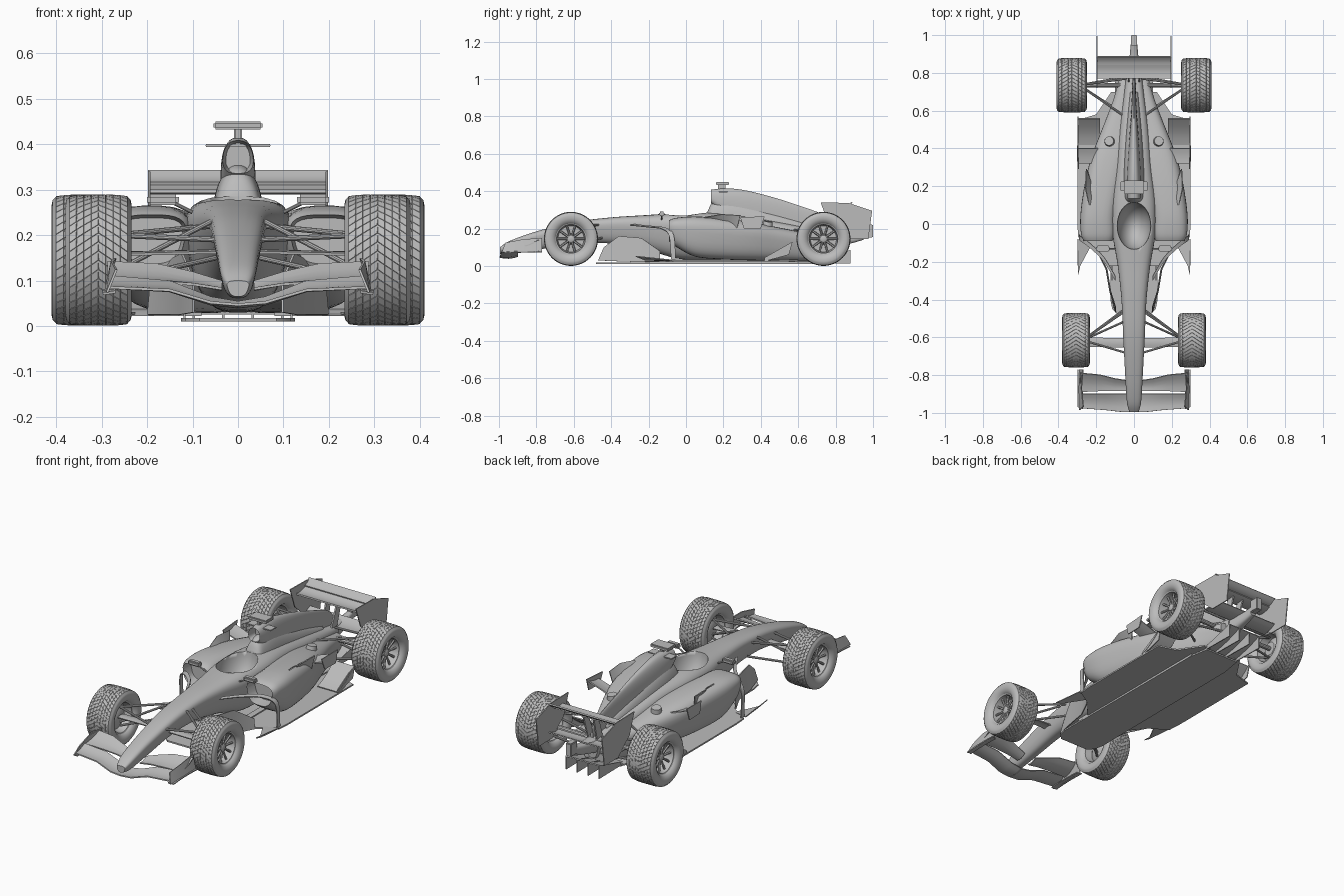
import bpy, bmesh, math
from mathutils import Vector

cube = bpy.data.objects.get("Cube")
if cube:
    bpy.data.objects.remove(cube, do_unlink=True)

grey = bpy.data.materials.new("plain grey")
grey.use_nodes = True
grey.diffuse_color = (0.5, 0.5, 0.5, 1)
grey.node_tree.nodes["Principled BSDF"].inputs["Base Color"].default_value = (0.5, 0.5, 0.5, 1)


def finish(name, bm, mirror=False, angle=35):
    """Turn a bmesh into a shaded object, mirrored across the centre line if asked."""
    bmesh.ops.recalc_face_normals(bm, faces=bm.faces)
    mesh = bpy.data.meshes.new(name)
    bm.to_mesh(mesh)
    bm.free()
    mesh.materials.append(grey)
    obj = bpy.data.objects.new(name, mesh)
    bpy.context.collection.objects.link(obj)
    bpy.ops.object.select_all(action="DESELECT")
    obj.select_set(True)
    bpy.context.view_layer.objects.active = obj
    bpy.ops.object.shade_smooth_by_angle(angle=math.radians(angle))
    if mirror:
        obj.modifiers.new("mirror", "MIRROR").use_mirror_merge = False
    return obj


def skin(bm, rings, closed=True):
    """Join rows of points with quads."""
    rows = [[bm.verts.new(p) for p in ring] for ring in rings]
    n = len(rows[0])
    faces = []
    for a, b in zip(rows, rows[1:]):
        for i in range(n if closed else n - 1):
            j = (i + 1) % n
            faces.append(bm.faces.new((a[i], a[j], b[j], b[i])))
    return rows, faces


def smooth_path(points, steps=5):
    """Catmull-Rom interpolation of tuples."""
    pts = [Vector(p) for p in points]
    out = []
    for i in range(len(pts) - 1):
        p0, p1, p2, p3 = pts[max(i - 1, 0)], pts[i], pts[i + 1], pts[min(i + 2, len(pts) - 1)]
        for k in range(steps):
            t = k / steps
            m1, m2 = (p2 - p0) / 2, (p3 - p1) / 2
            out.append(p1 + m1 * t + (3 * (p2 - p1) - 2 * m1 - m2) * t**2
                       + (2 * (p1 - p2) + m1 + m2) * t**3)
    return out + [pts[-1]]


def loft(name, stations, power=3, under=0, peak=0, inlet=0, mirror=False, sides=32):
    """Stations hold y, centre x, half width, bottom z and top z."""
    def section(y, cx, half, low, high):
        ring = []
        for k in range(sides):
            a = math.tau * (k + 0.5) / sides
            u, w = [math.copysign(abs(v) ** (2 / power), v) for v in (math.cos(a), math.sin(a))]
            t = (w + 1) / 2
            ring.append((cx + half * u * (1 - under * (1 - t) - peak * t), y, low + (high - low) * t))
        return ring
    cols = [smooth_path([(s[0], s[c], s[c + 1]) for s in stations]) for c in (1, 3)]
    bm = bmesh.new()
    rows, _ = skin(bm, [section(p[0], p[1], p[2], q[1], q[2]) for p, q in zip(*cols)])
    front = bm.faces.new(rows[0])
    bm.faces.new(rows[-1])
    if inlet:
        bmesh.ops.recalc_face_normals(bm, faces=bm.faces)
        bmesh.ops.inset_region(bm, faces=[front], thickness=0.007)
        bmesh.ops.translate(bm, verts=front.verts, vec=(0, inlet, 0))
    return finish(name, bm, mirror)


def sheet(name, rows, thick=0.005, mirror=True):
    bm = bmesh.new()
    skin(bm, rows, closed=False)
    bmesh.ops.recalc_face_normals(bm, faces=bm.faces)
    bmesh.ops.solidify(bm, geom=bm.faces[:], thickness=thick)
    return finish(name, bm, mirror)


def blade(name, stations, camber=-0.008, thick=0.006):
    """Stations hold x, then leading and trailing edge as y, z."""
    rows = []
    for x, y1, z1, y2, z2 in stations:
        rows.append([(x, y1 + (y2 - y1) * t, z1 + (z2 - z1) * t + camber * 4 * t * (1 - t))
                     for t in (0, 0.25, 0.5, 0.75, 1)])
    return sheet(name, rows, thick)


def rod(name, a, b, r=0.007, mirror=True, sides=10, r2=None):
    a, b = Vector(a), Vector(b)
    bm = bmesh.new()
    bmesh.ops.create_cone(bm, cap_ends=True, segments=sides, radius1=r, radius2=r2 or r, depth=(b - a).length)
    turn = (b - a).to_track_quat("Z", "Y").to_matrix().to_4x4()
    turn.translation = (a + b) / 2
    bm.transform(turn)
    return finish(name, bm, mirror)


def box(name, centre, size, mirror=False, bevel=0.004):
    bm = bmesh.new()
    bmesh.ops.create_cube(bm, size=1)
    bmesh.ops.scale(bm, vec=size, verts=bm.verts)
    bmesh.ops.translate(bm, vec=centre, verts=bm.verts)
    bmesh.ops.bevel(bm, geom=bm.edges[:], offset=bevel, segments=2, affect="EDGES")
    return finish(name, bm, mirror)


# Wheels: treaded tyre, dished rim and spokes
def wheel(name, x, y, w, r=0.145, segs=44):
    def ring(off, radius, twist=0):
        return [(x + off, y + radius * math.cos(a), r + radius * math.sin(a))
                for a in (math.tau * k / segs + twist for k in range(segs))]
    wall = [(0.76, 0.57), (0.9, 0.62), (0.99, 0.74), (1, 0.84), (0.97, 0.91)]
    swing = 0.3
    rings = [ring(-w * u, r * v, swing) for u, v in wall]
    cols = 8
    for k in range(cols + 1):
        u = 2 * k / cols - 1
        rings.append(ring(w * 0.88 * u, r * (0.985 - 0.025 * u**4), swing * abs(u)))
    rings += [ring(w * u, r * v, swing) for u, v in reversed(wall)]
    bm = bmesh.new()
    _, faces = skin(bm, rings)
    bmesh.ops.recalc_face_normals(bm, faces=bm.faces)
    tread = faces[len(wall) * segs:(len(wall) + cols) * segs]
    bmesh.ops.inset_individual(bm, faces=tread, thickness=0.0008, depth=0.0015)
    finish(name + "_tyre", bm, True)

    dish = [(0.76, 0.58), (0.72, 0.53), (0.1, 0.48), (0.1, 0.2), (0.5, 0.13), (0.55, 0.08), (0.55, 0.005)]
    back = [(-0.5, 0.005), (-0.5, 0.25), (-0.2, 0.48), (-0.72, 0.53), (-0.76, 0.58)]
    bm = bmesh.new()
    skin(bm, [ring(w * u, r * v) for u, v in dish + back])
    finish(name + "_rim", bm, True)
    for k in range(10):
        a = math.tau * k / 10
        c, s = r * math.cos(a), r * math.sin(a)
        rod(name + "_spoke", (x + w * 0.42, y + 0.13 * c, r + 0.13 * s),
            (x + w * 0.5, y + 0.51 * c, r + 0.51 * s), 0.006, sides=6)


wheel("front_wheel", 0.307, -0.615, 0.073)
wheel("rear_wheel", 0.33, 0.735, 0.08)

# Nose and central body with cockpit opening
body = loft("central_body", [
    (-0.995, 0, 0.028, 0.065, 0.10), (-0.94, 0, 0.044, 0.062, 0.135), (-0.8, 0, 0.054, 0.085, 0.185),
    (-0.6, 0, 0.066, 0.12, 0.235), (-0.4, 0, 0.077, 0.12, 0.26), (-0.22, 0, 0.1, 0.09, 0.272),
    (-0.05, 0, 0.132, 0.04, 0.283), (0.12, 0, 0.135, 0.03, 0.285), (0.3, 0, 0.11, 0.03, 0.27),
    (0.5, 0, 0.09, 0.03, 0.235), (0.7, 0, 0.06, 0.04, 0.195), (0.8, 0, 0.045, 0.07, 0.18)], under=0.4)
bm = bmesh.new()
bmesh.ops.create_uvsphere(bm, u_segments=32, v_segments=16, radius=1)
bmesh.ops.scale(bm, vec=(0.09, 0.125, 0.16), verts=bm.verts)
bmesh.ops.translate(bm, vec=(0, -0.01, 0.29), verts=bm.verts)
cutter = finish("cockpit_cutter", bm)
cut = body.modifiers.new("cockpit", "BOOLEAN")
cut.operation, cut.object = "DIFFERENCE", cutter
bpy.context.view_layer.objects.active = body
bpy.ops.object.modifier_apply(modifier=cut.name)
bpy.data.objects.remove(cutter, do_unlink=True)

# Engine cover, headrest, sidepods and tail
loft("engine_cover", [
    (0.135, 0, 0.037, 0.335, 0.408), (0.2, 0, 0.042, 0.28, 0.415), (0.3, 0, 0.04, 0.22, 0.408),
    (0.45, 0, 0.028, 0.2, 0.372), (0.6, 0, 0.016, 0.17, 0.325), (0.75, 0, 0.01, 0.15, 0.27),
    (0.8, 0, 0.007, 0.15, 0.23)], power=2.5, peak=0.2, inlet=0.05)
loft("headrest", [
    (0.115, 0, 0.06, 0.2, 0.29), (0.15, 0, 0.062, 0.2, 0.345), (0.25, 0, 0.066, 0.2, 0.35),
    (0.45, 0, 0.055, 0.18, 0.29), (0.7, 0, 0.03, 0.15, 0.21)], power=2.3, peak=0.4)
loft("sidepod", [
    (-0.09, 0.19, 0.085, 0.13, 0.245), (-0.05, 0.192, 0.1, 0.1, 0.258), (0.05, 0.19, 0.105, 0.05, 0.265),
    (0.2, 0.165, 0.11, 0.035, 0.255), (0.35, 0.13, 0.11, 0.03, 0.235), (0.5, 0.09, 0.09, 0.03, 0.205),
    (0.65, 0.05, 0.07, 0.03, 0.175), (0.78, 0.03, 0.05, 0.05, 0.15)],
    power=3, under=0.3, inlet=0.06, mirror=True)
loft("tail_structure", [(0.76, 0, 0.04, 0.09, 0.18), (0.88, 0, 0.024, 0.12, 0.18),
                        (0.95, 0, 0.018, 0.14, 0.19)])
box("tail_light", (0, 0.972, 0.187), (0.034, 0.055, 0.07))
rod("chimney", (0.125, 0.43, 0.17), (0.132, 0.44, 0.238), 0.034, r2=0.024, sides=20)

# Roof camera and airbox bar
box("camera_stalk", (0, 0.19, 0.42), (0.018, 0.04, 0.04))
box("roof_camera", (0, 0.195, 0.441), (0.108, 0.07, 0.017))
box("airbox_bar", (0, 0.2, 0.397), (0.144, 0.05, 0.006), bevel=0.002)

# Mirrors
box("mirror_pod", (0.165, -0.13, 0.278), (0.07, 0.03, 0.024), True, 0.006)
rod("mirror_stalk", (0.1, -0.13, 0.25), (0.15, -0.13, 0.275), 0.004)

# Stepped floor with a lower central splitter, and the diffuser
splitter = [(0.085, -0.48), (0.115, -0.45), (0.125, -0.4), (0.12, 0.58), (0.1, 0.7)]
sheet("splitter", [[(0, y, 0.018), (x, y, 0.018)] for x, y in splitter], 0.008)
floor = [(0.13, -0.22), (0.2, -0.13), (0.295, -0.07), (0.3, 0.0), (0.3, 0.55), (0.2, 0.58), (0.12, 0.7)]
sheet("floor", [[(0.08, y, 0.03), (x, y, 0.03)] for x, y in floor], 0.008)
sheet("floor_step", [[(0.12, -0.3, 0.012), (0.12, 0.6, 0.012)], [(0.12, -0.3, 0.034), (0.12, 0.6, 0.034)]])
blade("diffuser", [(x, 0.68, 0.025, 0.88, 0.08) for x in (0, 0.1)])
for x in (0.035, 0.1):
    sheet("diffuser_fin", [[(x, 0.68, 0.015), (x, 0.88, 0.012)], [(x, 0.68, 0.03), (x, 0.88, 0.082)]])

# Front wing
blade("front_wing_main", [(0, -0.995, 0.05, -0.9, 0.055), (0.06, -0.995, 0.055, -0.9, 0.065),
                          (0.15, -0.985, 0.082, -0.9, 0.1), (0.285, -0.975, 0.088, -0.9, 0.112)])
blade("front_wing_flap", [(0.035, -0.885, 0.085, -0.83, 0.1), (0.1, -0.885, 0.095, -0.82, 0.12),
                          (0.18, -0.885, 0.1, -0.8, 0.138), (0.287, -0.89, 0.105, -0.79, 0.143)])
sheet("front_endplate", [[(0.29, -0.985, 0.075), (0.295, -0.87, 0.073), (0.29, -0.77, 0.075)],
                         [(0.27, -0.965, 0.125), (0.28, -0.87, 0.143), (0.272, -0.77, 0.15)]])
blade("front_footplate", [(0.27, -0.98, 0.078, -0.78, 0.078), (0.298, -0.97, 0.074, -0.77, 0.078)], 0.004)

# Rear wing
sheet("rear_endplate", [[(0.198, 0.76, 0.23), (0.198, 0.86, 0.145), (0.198, 0.975, 0.145)],
                        [(0.198, 0.72, 0.34), (0.198, 0.87, 0.337), (0.198, 0.995, 0.295)]])
blade("rear_wing_main", [(x, 0.77, 0.293, 0.85, 0.304) for x in (0, 0.198)], -0.008, 0.008)
blade("rear_wing_flap", [(x, 0.845, 0.31, 0.89, 0.338) for x in (0, 0.198)], -0.005, 0.007)
blade("beam_wing", [(x, 0.8, 0.165, 0.89, 0.185) for x in (0, 0.198)])
sheet("wing_pylon", [[(0.03, 0.74, 0.15), (0.03, 0.79, 0.15)], [(0.035, 0.79, 0.29), (0.035, 0.83, 0.295)]], 0.008)

# Flow guides along the sides
sheet("bargeboard", [[(0.1, -0.47, 0.03), (0.13, -0.36, 0.025), (0.15, -0.24, 0.025), (0.2, -0.14, 0.025)],
                     [(0.1, -0.44, 0.1), (0.125, -0.36, 0.16), (0.145, -0.24, 0.15), (0.195, -0.14, 0.08)]])
arch = smooth_path([(0.1, -0.3, 0.22), (0.16, -0.2, 0.21), (0.23, -0.13, 0.2), (0.285, -0.09, 0.16),
                    (0.29, -0.08, 0.03)])
sheet("side_vane", [[p, p + Vector((0, 0.025, 0.004))] for p in arch])
sheet("floor_deflector", [[(0.297, -0.27, 0.05), (0.3, -0.08, 0.03)], [(0.285, -0.22, 0.03), (0.22, -0.1, 0.025)]])
sheet("sidepod_horn", [[(0.2, 0.1, 0.235), (0.22, 0.19, 0.225), (0.245, 0.27, 0.19)],
                       [(0.24, 0.1, 0.26), (0.26, 0.19, 0.275), (0.255, 0.29, 0.27)]])
blade("winglet", [(0.18, 0.32, 0.2, 0.4, 0.21), (0.295, 0.32, 0.235, 0.4, 0.25)], -0.004)
sheet("winglet_endplate", [[(0.295, 0.31, 0.2), (0.297, 0.4, 0.2)], [(0.29, 0.29, 0.26), (0.295, 0.42, 0.265)]])
blade("flip_up", [(x, 0.42, 0.032, 0.56, 0.12) for x in (0.18, 0.3)], -0.012)
sheet("flip_up_endplate", [[(0.298, 0.42, 0.025), (0.298, 0.55, 0.06)], [(0.298, 0.42, 0.045), (0.298, 0.57, 0.13)]])

# Suspension: arms run from the body to each hub
def arms(name, hub_x, hub_y, mounts):
    for x, y, z, hub_z in mounts:
        rod(name, (x, y, z), (hub_x, hub_y, hub_z), 0.006)


arms("front_arm", 0.27, -0.615, [(0.06, -0.47, 0.22, 0.2), (0.05, -0.68, 0.19, 0.2),
                                 (0.05, -0.45, 0.15, 0.1), (0.06, -0.52, 0.23, 0.12)])
blade("front_lower_arm", [(0.04, -0.655, 0.165, -0.605, 0.165), (0.26, -0.65, 0.16, -0.6, 0.16)], 0.004)
arms("rear_arm", 0.29, 0.735, [(0.05, 0.57, 0.19, 0.21), (0.04, 0.77, 0.18, 0.21),
                               (0.05, 0.58, 0.09, 0.09), (0.04, 0.78, 0.1, 0.09)])
rod("drive_shaft", (0.03, 0.735, 0.14), (0.3, 0.735, 0.145), 0.012)
